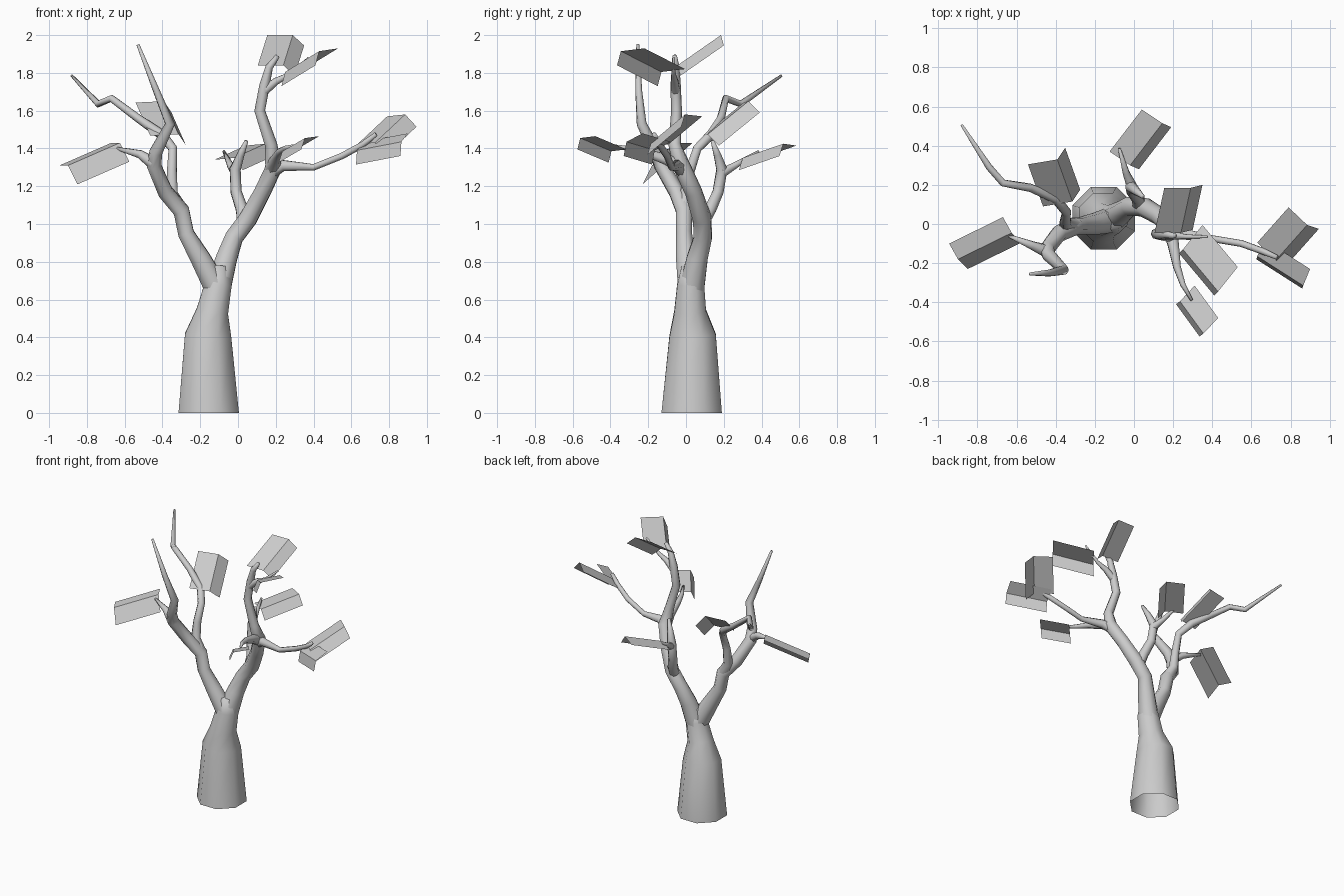
import bpy, bmesh, math
from mathutils import Vector

SIDES = 8


def finish(name, bm, smooth):
    mesh = bpy.data.meshes.new(name)
    bm.to_mesh(mesh)
    bm.free()
    obj = bpy.data.objects.new(name, mesh)
    bpy.context.collection.objects.link(obj)
    for p in mesh.polygons:
        p.use_smooth = smooth
    return obj


def limb(name, points, cap=True):
    """Tapering tube through (x, y, z, radius) points, open at its start."""
    bm = bmesh.new()
    pos = [Vector(p[:3]) for p in points]
    rings, side = [], Vector((1, 0, 0))
    for i, p in enumerate(pos):
        a, b = pos[max(i - 1, 0)], pos[min(i + 1, len(pos) - 1)]
        t = (p - a).normalized() + (b - p).normalized()
        if i == 0 and name == "trunk":
            t = Vector((0, 0, 1))
        t.normalize()
        side = side - t * side.dot(t)
        if side.length < 0.05:
            side = t.orthogonal()
        side.normalize()
        up = t.cross(side)
        ring = []
        for k in range(SIDES):
            ang = 2 * math.pi * (k + 0.5) / SIDES
            r = points[i][3] * 1.03
            ring.append(bm.verts.new(p + (side * math.cos(ang) + up * math.sin(ang)) * r))
        rings.append(ring)
    for lo, hi in zip(rings, rings[1:]):
        for k in range(SIDES):
            n = (k + 1) % SIDES
            bm.faces.new((lo[k], lo[n], hi[n], hi[k]))
    if cap:
        bm.faces.new(rings[-1])
    return finish(name, bm, True)


def leaf(name, base, along, wing_a, wing_b):
    """Two flat panels folded along a midrib."""
    bm = bmesh.new()
    m, l = Vector(base), Vector(along)
    rows = [[bm.verts.new(m + Vector(w) + l * s) for s in (0, 1)]
            for w in (wing_a, (0, 0, 0), wing_b)]
    for r, q in zip(rows, rows[1:]):
        bm.faces.new((r[0], q[0], q[1], r[1]))
    return finish(name, bm, False)


# Trunk
limb("trunk", [(-.155, .03, 0, .168), (-.158, .035, .41, .129),
               (-.135, .022, .54, .088), (-.105, .025, .68, .075),
               (-.1, .025, .78, .05)])

# Left side limbs
limb("left_limb", [(-.115, .02, .66, .065), (-.2, 0, .82, .055), (-.275, -.01, .95, .044),
                   (-.3, -.01, 1.07, .045), (-.385, -.05, 1.17, .042),
                   (-.445, -.13, 1.31, .04), (-.435, -.16, 1.38, .034),
                   (-.36, -.235, 1.53, .026), (-.43, -.25, 1.7, .018),
                   (-.53, -.255, 1.95, .008)])
limb("left_leaf_twig", [(-.445, -.14, 1.32, .034), (-.52, -.11, 1.37, .022),
                        (-.64, -.06, 1.4, .008)])
limb("left_back_branch", [(-.3, -.01, 1.07, .04), (-.35, 0, 1.16, .033),
                          (-.35, .02, 1.28, .027), (-.345, .06, 1.4, .024),
                          (-.4, .13, 1.47, .026), (-.53, .185, 1.56, .021),
                          (-.67, .21, 1.665, .019), (-.74, .29, 1.635, .018),
                          (-.88, .505, 1.785, .007)])

# Right side limbs
limb("right_limb", [(-.105, .03, .66, .07), (-.06, .06, .82, .058), (-.02, .09, .93, .05),
                    (.055, .085, 1.03, .05), (.13, .04, 1.17, .045), (.19, -.02, 1.3, .045),
                    (.175, -.06, 1.42, .032), (.115, -.05, 1.6, .028),
                    (.14, -.055, 1.73, .027), (.165, -.055, 1.83, .02),
                    (.21, -.06, 1.89, .012)])
limb("top_twig", [(.135, -.055, 1.7, .025), (.2, -.06, 1.755, .02), (.27, -.065, 1.79, .012),
                  (.375, -.065, 1.88, .006)])
limb("right_long_branch", [(.17, -.01, 1.27, .035), (.24, -.05, 1.31, .03),
                           (.4, -.075, 1.3, .018), (.55, -.1, 1.36, .018),
                           (.66, -.14, 1.42, .017), (.73, -.17, 1.475, .012)])
limb("front_branch", [(.18, -.01, 1.29, .04), (.2, -.1, 1.34, .03), (.22, -.22, 1.38, .02),
                      (.25, -.31, 1.4, .014), (.295, -.39, 1.415, .007)])
limb("back_branch", [(.03, .085, 1.0, .035), (.02, .13, 1.08, .033), (-.01, .17, 1.17, .03),
                     (-.015, .19, 1.29, .03), (.015, .165, 1.37, .02), (.045, .14, 1.44, .01)])
limb("back_leaf_twig", [(-.01, .19, 1.27, .027), (-.04, .26, 1.31, .018),
                        (-.075, .385, 1.385, .007)])

# Folded leaves: midrib start, midrib direction, the two panel widths
leaf("leaf_left", (-.625, -.045, 1.43), (-.275, -.135, -.12), (-.045, .08, .0), (.05, -.05, -.1))
leaf("leaf_left_back", (-.315, .115, 1.475), (-.077, .215, .175), (-.15, -.025, -.007), (.04, .06, -.06))
leaf("leaf_back", (-.02, .3, 1.35), (.165, .215, .075), (-.105, .07, -.01), (.045, -.02, -.065))
leaf("leaf_top_back", (.24, -.045, 1.84), (.05, .23, .16), (-.135, .0, .0), (.06, .015, -.055))
leaf("leaf_top_front", (.25, -.13, 1.805), (.18, -.215, .11), (-.02, -.02, -.075), (.1, .125, .015))
leaf("leaf_front", (.235, -.395, 1.385), (.12, -.165, .07), (-.02, -.015, -.06), (.075, .08, .01))
leaf("leaf_right_back", (.725, -.185, 1.43), (.16, .18, .15), (-.095, .09, -.01), (.06, -.02, -.065))
leaf("leaf_right_front", (.63, -.165, 1.39), (.235, -.15, .045), (-.005, -.015, -.075), (.035, .085, .045))
